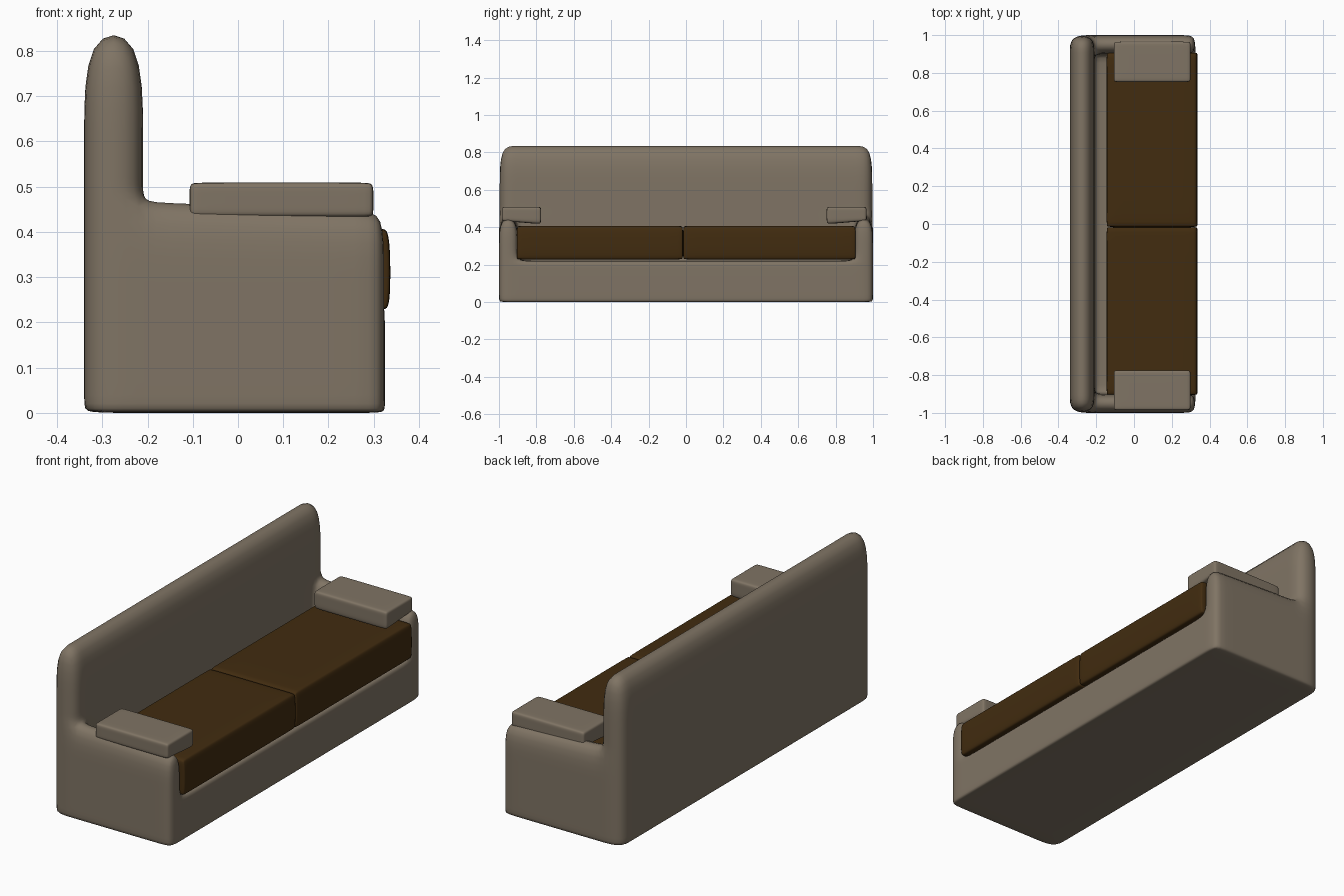
import bpy, bmesh
from itertools import product

cube = bpy.data.objects.get("Cube")
if cube:
    bpy.data.objects.remove(cube, do_unlink=True)


def material(name, colour):
    m = bpy.data.materials.new(name)
    m.use_nodes = True
    m.diffuse_color = colour
    bsdf = m.node_tree.nodes["Principled BSDF"]
    bsdf.inputs["Base Color"].default_value = colour
    bsdf.inputs["Roughness"].default_value = 0.9
    return m


BEIGE = material("beige fabric", (0.215, 0.175, 0.128, 1))
BROWN = material("brown fabric", (0.054, 0.025, 0.005, 1))


def soft_solid(name, loops, mat, solid=lambda x, y, z: True, shape=None):
    """Skin the filled cells of a loop grid, then round it by subdivision."""
    bm = bmesh.new()
    verts = {}

    def vert(key):
        if key not in verts:
            verts[key] = bm.verts.new([loops[a][key[a]] for a in range(3)])
        return verts[key]

    def filled(cell):
        if any(c < 0 or c >= len(l) - 1 for c, l in zip(cell, loops)):
            return False
        return solid(*[(l[c] + l[c + 1]) / 2 for c, l in zip(cell, loops)])

    for cell in product(*[range(len(l) - 1) for l in loops]):
        if not filled(cell):
            continue
        for axis, side in product(range(3), (0, 1)):
            beside = list(cell)
            beside[axis] += 2 * side - 1
            if filled(beside):
                continue
            u, v = (axis + 1) % 3, (axis + 2) % 3
            quad = []
            for du, dv in ((0, 0), (1, 0), (1, 1), (0, 1)):
                key = list(cell)
                key[axis] += side
                key[u] += du
                key[v] += dv
                quad.append(vert(tuple(key)))
            bm.faces.new(quad if side else quad[::-1])
    if shape:
        for v in bm.verts:
            shape(v.co)
    mesh = bpy.data.meshes.new(name)
    bm.to_mesh(mesh)
    bm.free()
    mesh.materials.append(mat)
    mesh.shade_smooth()
    obj = bpy.data.objects.new(name, mesh)
    bpy.context.collection.objects.link(obj)
    sub = obj.modifiers.new("soft edges", "SUBSURF")
    sub.levels = sub.render_levels = 2
    return obj


def padded(low, high, inset):
    return [low, low + inset, high - inset, high]


# Sofa body: base, tall back and two arms in one skin
def body_cell(x, y, z):
    if z < 0.22:
        return True
    if x < -0.21:
        return True
    return z < 0.475 and abs(y) > 0.9


def slope_arms(co):
    if 0.4 < co.z < 0.5 and co.x > 0.2:
        co.z -= 0.02


soft_solid("sofa_body",
           [[-0.34, -0.21, -0.165, 0.27, 0.325],
            [-1, -0.9, -0.84, 0, 0.84, 0.9, 1],
            [0, 0.012, 0.19, 0.22, 0.3, 0.472, 0.51, 0.6, 0.845]],
           BEIGE, body_cell, slope_arms)


# Seat cushions, with a slightly sloping front edge
def cushion_front(co):
    if co.x > 0.32 and (co.z > 0.4 or co.z < 0.235):
        co.x -= 0.008


for name, low, high in (("right_cushion", -0.905, -0.017),
                        ("left_cushion", -0.015, 0.907)):
    soft_solid(name,
               [padded(-0.145, 0.337, 0.02), padded(low, high, 0.02),
                [0.228, 0.25, 0.37, 0.408]],
               BROWN, shape=cushion_front)


# Armrest pads, drooping a little towards the seat
def droop(co):
    if co.z < 0.45 and abs(co.y) < 0.85:
        co.z -= 0.015


for name, low, high in (("right_armrest_pad", -0.985, -0.775),
                        ("left_armrest_pad", 0.752, 0.965)):
    soft_solid(name,
               [padded(-0.107, 0.299, 0.025), padded(low, high, 0.02),
                padded(0.433, 0.509, 0.022)],
               BEIGE, shape=droop)
